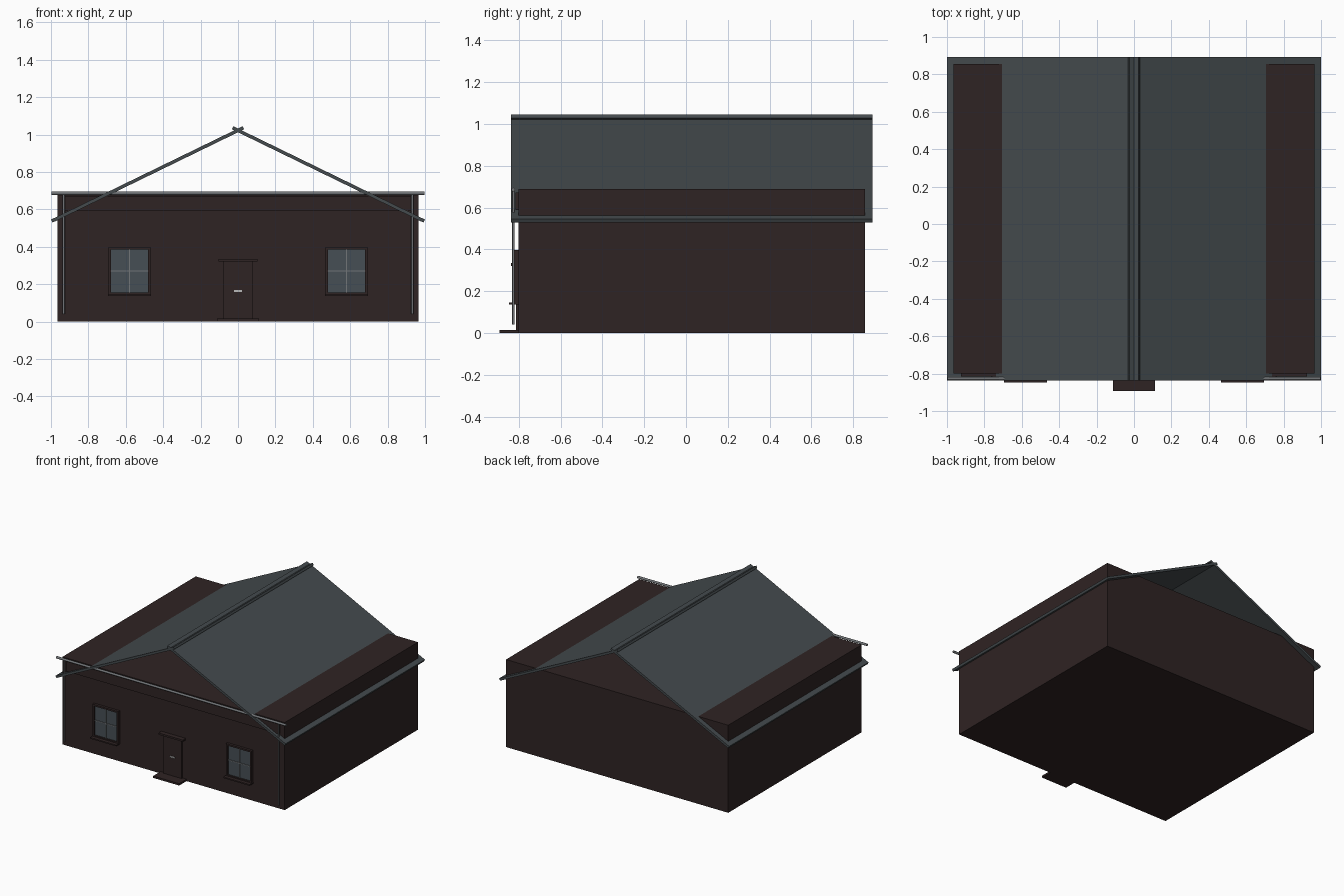
import bpy
import math
from mathutils import Vector

if "Cube" in bpy.data.objects:
    bpy.data.objects.remove(bpy.data.objects["Cube"], do_unlink=True)


def material(name, rgb):
    m = bpy.data.materials.new(name)
    m.use_nodes = True
    m.diffuse_color = (*rgb, 1)
    m.node_tree.nodes["Principled BSDF"].inputs["Base Color"].default_value = (*rgb, 1)
    return m


brown = material("dark brown cladding", (0.028, 0.017, 0.017))
slate = material("slate grey roof", (0.058, 0.069, 0.075))
glass = material("window glass", (0.062, 0.078, 0.09))
metal = material("grey metal", (0.17, 0.18, 0.19))
silver = material("silver handle", (0.5, 0.5, 0.5))


def mesh_object(name, verts, faces, mat):
    me = bpy.data.meshes.new(name)
    me.from_pydata(verts, [], faces)
    me.materials.append(mat)
    ob = bpy.data.objects.new(name, me)
    bpy.context.collection.objects.link(ob)
    return ob


def box(name, x, y, z, mat):
    """Box from (low, high) pairs on each axis."""
    verts = [(a, b, c) for a in x for b in y for c in z]
    faces = [(0, 1, 3, 2), (4, 6, 7, 5), (0, 4, 5, 1),
             (2, 3, 7, 6), (0, 2, 6, 4), (1, 5, 7, 3)]
    return mesh_object(name, verts, faces, mat)


def prism(name, profile, y0, y1, mat):
    """Extrude a counter-clockwise x-z profile along y."""
    n = len(profile)
    verts = [(x, y, z) for y in (y0, y1) for x, z in profile]
    faces = [tuple(range(n)), tuple(reversed(range(n, 2 * n)))]
    faces += [(i, i + n, (i + 1) % n + n, (i + 1) % n) for i in range(n)]
    return mesh_object(name, verts, faces, mat)


def pipe(name, start, end, radius, mat):
    a, b = Vector(start), Vector(end)
    bpy.ops.mesh.primitive_cylinder_add(
        vertices=12, radius=radius, depth=(b - a).length, location=(a + b) / 2,
        rotation=(b - a).to_track_quat("Z", "Y").to_euler())
    ob = bpy.context.object
    ob.name = name
    ob.data.materials.append(mat)
    bpy.ops.object.shade_smooth_by_angle(angle=math.radians(50))
    return ob


# Main block
WALL = -0.80
box("house_body", (-0.966, 0.966), (WALL, 0.855), (0, 0.688), brown)

# Two roof slabs that cross at the ridge
slope = Vector((1, -0.487)).normalized()
down = Vector((slope.y, -slope.x)) * 0.018
top_end, ridge_end = Vector((1, 0.545)), Vector((-0.025, 1.044))
profile = [ridge_end, ridge_end + down, top_end + down, top_end]
for side, label in ((1, "left"), (-1, "right")):
    pts = [(side * p.x, p.y) for p in profile]
    if side < 0:
        pts.reverse()
    prism(f"{label}_roof_slab", pts, -0.838, 0.893, slate)

# Front fascia, gutter and downpipes
box("front_fascia", (-0.925, 0.925), (-0.815, WALL), (0.592, 0.672), brown)
pipe("front_gutter", (-0.998, -0.826, 0.686), (0.998, -0.826, 0.686), 0.009, metal)
for side, label in ((1, "left"), (-1, "right")):
    x = side * 0.932
    pipe(f"{label}_downpipe", (x, -0.825, 0.04), (x, -0.825, 0.685), 0.006, metal)

# Windows: frame of four bars, pane, glazing bars and sill
for side, label in ((1, "left"), (-1, "right")):
    cx, cz, hw, hh, rim = side * 0.58, 0.27, 0.112, 0.128, 0.013
    depth = (-0.820, WALL)
    for s, edge in ((-1, "inner"), (1, "outer")):
        a, b = sorted((cx + side * s * hw, cx + side * s * (hw - rim)))
        box(f"{label}_window_{edge}_jamb", (a, b), depth, (cz - hh, cz + hh), brown)
    inner = (cx - hw + rim, cx + hw - rim)
    box(f"{label}_window_head", inner, depth, (cz + hh - rim, cz + hh), brown)
    box(f"{label}_window_base", inner, depth, (cz - hh, cz - hh + rim), brown)
    box(f"{label}_window_pane", inner, (-0.808, WALL),
        (cz - hh + rim, cz + hh - rim), glass)
    box(f"{label}_window_upright_bar", (cx - 0.003, cx + 0.003), (-0.813, -0.808),
        (cz - hh + rim, cz + hh - rim), metal)
    box(f"{label}_window_cross_bar", inner, (-0.813, -0.808),
        (cz - 0.003, cz + 0.003), metal)
    box(f"{label}_window_sill", (cx - hw - 0.002, cx + hw + 0.002), (-0.847, WALL),
        (0.136, 0.146), brown)

# Entrance
box("door", (-0.079, 0.079), (-0.812, WALL), (0.015, 0.32), brown)
box("door_canopy", (-0.105, 0.105), (-0.836, WALL), (0.32, 0.334), brown)
box("door_step", (-0.113, 0.113), (-0.892, WALL), (0, 0.015), brown)
box("door_handle", (-0.021, 0.021), (-0.82, -0.812), (0.158, 0.169), silver)
